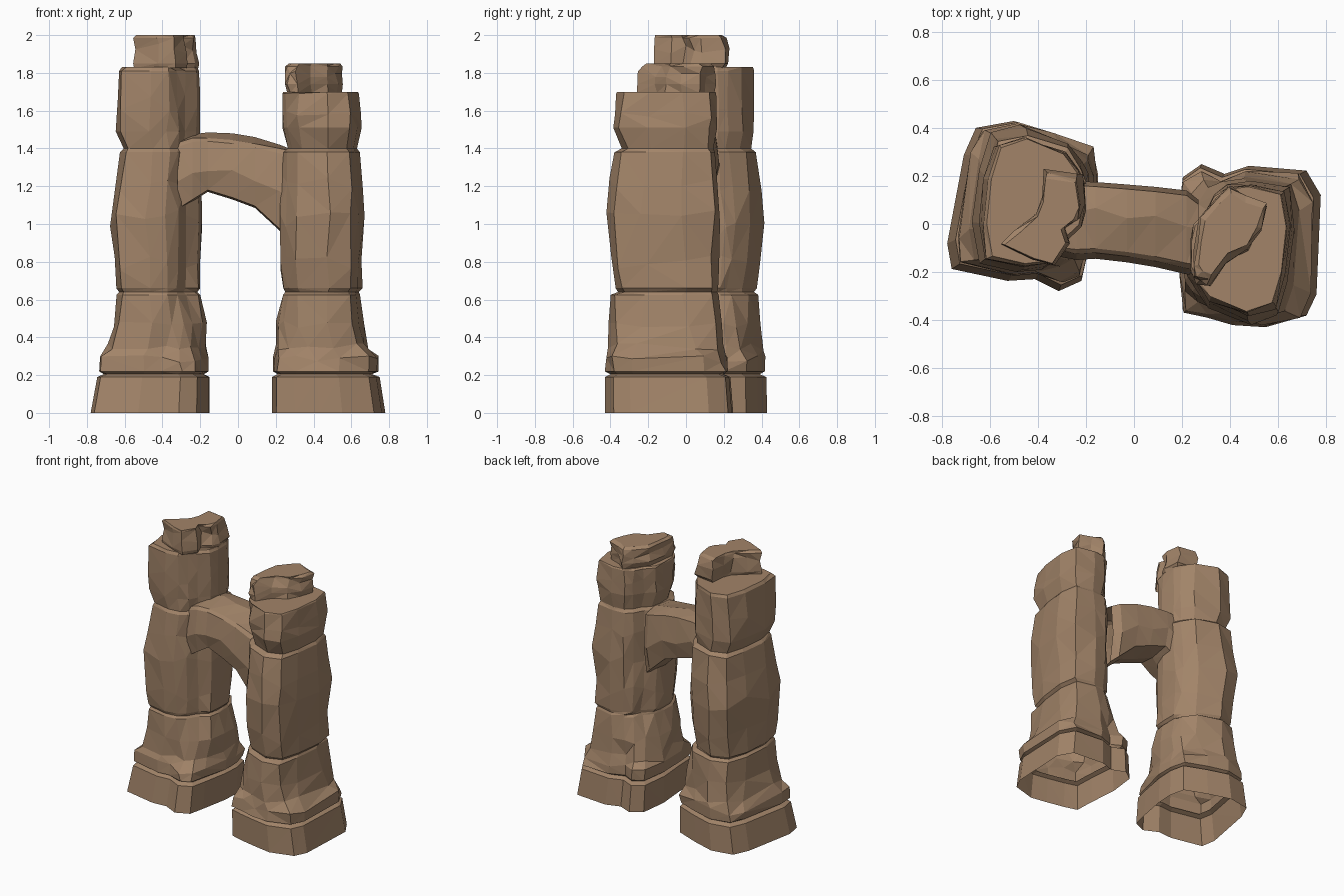
import bpy, bmesh, random
from mathutils import Vector

random.seed(11)
rock = bpy.data.materials.new("sandstone_brown")
rock.diffuse_color = (0.36, 0.23, 0.14, 1)

# Normalised plan outlines, matched point by point so that they can be blended
BASE_L = [(.03, .13), (.40, .06), (.58, .07), (.74, 0), (.89, .06), (.93, .22), (.99, .50), (1, .68),
          (.96, .84), (.70, .93), (.44, 1), (.19, .96), (.11, .80), (0, .28)]
BASE_R = [(.90, .96), (.50, .99), (.33, .94), (.17, 1), (.04, .92), (0, .63), (.03, .32), (.04, .11),
          (.20, .07), (.42, .03), (.62, 0), (.90, .07), (.97, .20), (1, .81)]
BODY_L = [(.06, .06), (.40, 0), (.62, .02), (.74, .10), (.82, .21), (.96, .31), (1, .44), (1, .64),
          (.94, .73), (.80, .88), (.42, 1), (.15, .93), (.05, .68), (0, .32)]
BODY_R = [(1 - u, 1 - v) for u, v in BODY_L]
CAP_L = [(0, .22), (.40, .06), (.64, 0), (.82, .24), (.76, .40), (.93, .52), (1, .66),
         (.95, .95), (.55, 1), (.52, .72), (.44, .55), (.20, .36)]
CAP_R = [(.06, .04), (.20, 0), (.45, .26), (.75, .36), (.90, .58), (1, .81), (.72, .88),
         (.50, 1), (.34, .88), (.10, .66), (.04, .40), (0, .12)]


def finish(name, bm):
    bmesh.ops.triangulate(bm, faces=[f for f in bm.faces if len(f.verts) == 4])
    bmesh.ops.recalc_face_normals(bm, faces=bm.faces)
    me = bpy.data.meshes.new(name)
    bm.to_mesh(me)
    bm.free()
    me.materials.append(rock)
    ob = bpy.data.objects.new(name, me)
    bpy.context.collection.objects.link(ob)
    return ob


def loft(name, rings, top=False):
    """Open-bottomed shell through equal-length rings, optionally closed on top."""
    bm = bmesh.new()
    loops = [[bm.verts.new(p) for p in r] for r in rings]
    n = len(loops[0])
    for a, b in zip(loops, loops[1:]):
        for i in range(n):
            j = (i + 1) % n
            bm.faces.new((a[i], a[j], b[j], b[i]))
    if top:
        bm.faces.new(loops[-1])
    return finish(name, bm)


def layer(name, outline, boxes, upper=None, jit=.02, zjit=.03, top=False):
    """Stack of jittered rings; each box is (z, x0, x1, y0, y1).
    With an upper outline the plan changes from outline to upper with height."""
    rings = []
    za, zb = boxes[2][0] if upper else 0, boxes[-2][0]
    for k, (z, x0, x1, y0, y1) in enumerate(boxes):
        inner = 1 < k < len(boxes) - 2
        t = min(1, max(0, (z - za) / (zb - za))) ** .6 if upper else 0
        ring = []
        for (u, v), (p, q) in zip(outline, upper or outline):
            u, v = u + t * (p - u), v + t * (q - v)
            if 0 < k < len(boxes) - 1:
                u = min(1, max(0, u + random.uniform(-jit, jit)))
                v = min(1, max(0, v + random.uniform(-jit, jit)))
            dz = random.uniform(-zjit, zjit) if inner else 0
            ring.append(Vector((x0 + u * (x1 - x0), y0 + v * (y1 - y0), z + dz)))
        rings.append(ring)
    return loft(name, rings, top)


# Flared open skirts at the ground
layer("left_skirt", BASE_L, [(0, -.78, -.15, -.28, .43), (.19, -.745, -.15, -.255, .425),
                             (.205, -.71, -.18, -.22, .39)], jit=0)
layer("right_skirt", BASE_R, [(0, .18, .78, -.43, .25), (.19, .18, .75, -.43, .235),
                              (.205, .21, .71, -.40, .20)], jit=0)

# Lower blocks with a bulging foot
layer("left_lower_block", BASE_L, [(.205, -.71, -.18, -.22, .39), (.22, -.735, -.155, -.25, .42),
      (.285, -.735, -.155, -.24, .42), (.35, -.69, -.17, -.21, .41), (.47, -.66, -.165, -.20, .40),
      (.625, -.645, -.20, -.19, .39), (.64, -.63, -.215, -.17, .36)], BODY_L, zjit=.02)
layer("right_lower_block", BASE_R, [(.205, .21, .71, -.40, .20), (.22, .185, .745, -.43, .23),
      (.285, .185, .745, -.43, .22), (.35, .20, .69, -.415, .20), (.47, .20, .67, -.41, .19),
      (.625, .235, .65, -.41, .175), (.64, .25, .64, -.36, .165)], BODY_R, zjit=.02)

# Tall shafts, widest around mid height
layer("left_shaft", BODY_L, [(.64, -.63, -.215, -.17, .36), (.66, -.65, -.20, -.18, .375),
      (.80, -.66, -.195, -.19, .39), (1.03, -.68, -.19, -.20, .425), (1.22, -.655, -.19, -.19, .40),
      (1.38, -.625, -.20, -.175, .375), (1.40, -.605, -.215, -.16, .345)], zjit=.05)
layer("right_shaft", BODY_R, [(.64, .25, .64, -.36, .165), (.66, .24, .66, -.375, .17),
      (.80, .225, .66, -.395, .175), (1.03, .22, .67, -.425, .18), (1.22, .225, .66, -.405, .17),
      (1.38, .24, .645, -.38, .16), (1.40, .265, .63, -.34, .145)], zjit=.05)

# Upper blocks, closed on top
layer("left_upper_block", BODY_L, [(1.40, -.605, -.215, -.16, .345), (1.49, -.65, -.20, -.175, .365),
      (1.64, -.645, -.20, -.18, .365), (1.81, -.635, -.205, -.175, .365),
      (1.83, -.615, -.215, -.165, .355)], zjit=.05, top=True)
layer("right_upper_block", BODY_R, [(1.40, .265, .63, -.34, .145), (1.51, .235, .655, -.385, .165),
      (1.59, .235, .65, -.38, .165), (1.69, .235, .64, -.37, .16),
      (1.70, .24, .635, -.365, .155)], zjit=.03, top=True)

# Broken top stones
layer("left_top_stone", CAP_L, [(1.825, -.55, -.21, -.165, .21), (1.85, -.555, -.205, -.17, .225),
      (1.93, -.55, -.22, -.17, .23), (1.985, -.555, -.22, -.175, .215),
      (2.0, -.54, -.23, -.165, .19)], jit=.03, top=True)
layer("right_top_stone", CAP_R, [(1.695, .26, .55, -.26, .15), (1.74, .245, .555, -.27, .16),
      (1.79, .25, .55, -.26, .155), (1.835, .25, .555, -.23, .155),
      (1.85, .27, .54, -.21, .13)], jit=.03, zjit=.02, top=True)

# Arched bridge: x, front top, back top, bottom, front y, back y
SECTIONS = [(-.32, 1.43, 1.45, 1.07, -.13, .14), (-.24, 1.455, 1.475, 1.12, -.145, .18),
            (-.16, 1.455, 1.485, 1.17, -.14, .175), (-.03, 1.445, 1.48, 1.13, -.155, .165),
            (.09, 1.425, 1.46, 1.085, -.175, .155), (.22, 1.40, 1.42, .965, -.205, .14),
            (.27, 1.39, 1.40, .92, -.21, .10)]
rings = []
for x, zf, zb, z0, yf, yb in SECTIONS:
    h, w = zf - z0, yb - yf
    j = random.uniform(-.02, .02)
    rings.append([Vector(p) for p in (
        (x, yf + .08 * w, z0 + .01), (x, yf + .4 * w + j, z0), (x, yb - .1 * w, z0 + .03),
        (x, yb, z0 + .5 * h + j), (x, yb - .06 * w, zb - .02), (x, yf + .6 * w + j, zb),
        (x, yf + .12 * w, zf), (x, yf + .02, zf - .06 * h), (x, yf - .005, z0 + .45 * h - j))])
loft("arch_bridge", rings)
